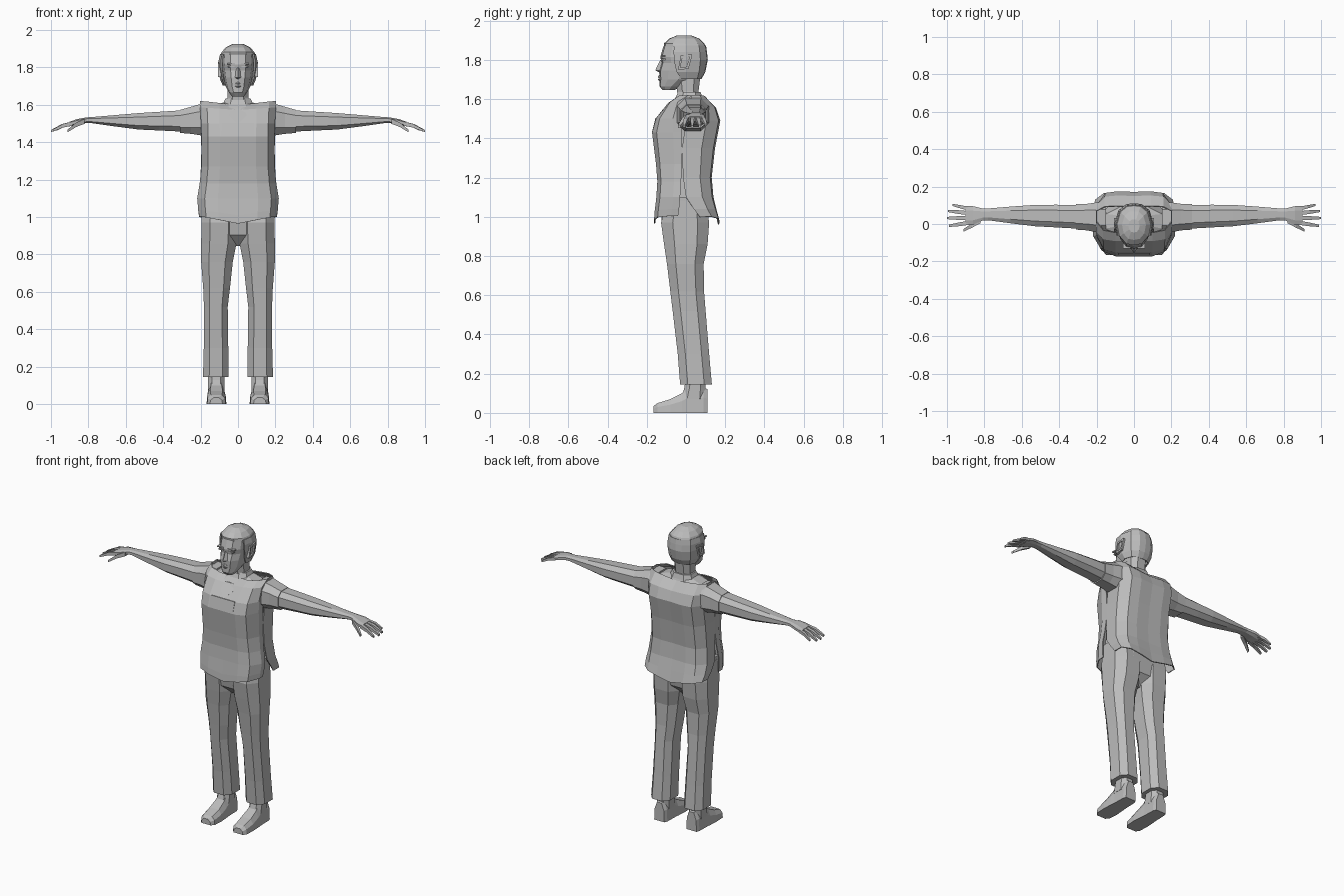
import bpy, bmesh, math
from mathutils import Vector

gray = bpy.data.materials.new("plain_gray")
gray.diffuse_color = (0.5, 0.5, 0.5, 1)


def loft(name, rings, closed=True, caps=True, mirror=False, thick=0):
    """Skin a list of equal-length point rings with flat faces."""
    bm = bmesh.new()
    rows = [[bm.verts.new(p) for p in r] for r in rings]
    n = len(rows[0])
    for a, b in zip(rows, rows[1:]):
        for i in range(n if closed else n - 1):
            j = (i + 1) % n
            bm.faces.new((a[i], a[j], b[j], b[i]))
    if closed and caps:
        bm.faces.new(rows[0][::-1])
        bm.faces.new(rows[-1])
    bmesh.ops.recalc_face_normals(bm, faces=bm.faces)
    me = bpy.data.meshes.new(name)
    bm.to_mesh(me)
    bm.free()
    me.materials.append(gray)
    ob = bpy.data.objects.new(name, me)
    bpy.context.collection.objects.link(ob)
    if thick:
        m = ob.modifiers.new("thickness", 'SOLIDIFY')
        m.thickness, m.offset = thick, 0
    if mirror:
        ob.modifiers.new("mirror", 'MIRROR')
    return ob


def flat_ring(z, x0, x1, y0, y1, n=8, turn=0.5, power=0.75):
    """Horizontal rounded ring filling the given bounds."""
    pts = []
    top = max(abs(math.cos(math.tau * (i + turn) / n)) for i in range(n)) ** power
    for i in range(n):
        a = math.tau * (i + turn) / n
        c, s = math.cos(a), math.sin(a)
        u = math.copysign(abs(c) ** power, c) / top
        v = math.copysign(abs(s) ** power, s) / top
        pts.append(((x0 + x1) / 2 + u * (x1 - x0) / 2,
                    (y0 + y1) / 2 + v * (y1 - y0) / 2, z))
    return pts


def arm_ring(x, y0, y1, z0, z1, n=8):
    """Upright ring across the arm direction."""
    return [(x, p[0], p[1]) for p in flat_ring(0, y0, y1, z0, z1, n)]


def mirrored(half):
    return [(-x, y) for x, y in half[:0:-1]] + half


def panel(name, rows, half):
    """Open garment panel: rows of z, half width, side y, outer y, side lift."""
    shape = mirrored(half)
    loft(name, [[(t * w, ys + (yo - ys) * f, z + lift * abs(t)) for t, f in shape]
                for z, w, ys, yo, lift in rows], closed=False, thick=0.006)


# Vest panels with open side slits
panel("vest_front", [
    (0.965, .205, -.04, -.16, .04), (1.01, .21, -.035, -.157, .03),
    (1.10, .215, -.03, -.148, 0), (1.18, .202, -.025, -.143, 0),
    (1.27, .193, -.02, -.15, 0), (1.43, .193, -.02, -.17, 0),
    (1.50, .195, -.03, -.15, 0), (1.57, .20, -.02, -.09, .015),
    (1.595, .20, .04, -.045, .025)],
    [(0, 1), (.5, 1), (.82, .85), (1, .3), (1, 0)])
panel("vest_back", [
    (0.96, .205, .07, .168, .04), (1.03, .21, .04, .153, .01),
    (1.10, .208, 0, .137, 0), (1.20, .198, -.015, .128, 0),
    (1.35, .193, -.02, .145, 0), (1.49, .195, .0, .172, 0),
    (1.55, .20, .02, .15, .01), (1.595, .20, .03, .095, .025)],
    [(0, .98), (.45, 1), (.78, .95), (1, .6), (1, 0)])

# Shirt body beneath the vest
loft("shirt_body", [flat_ring(z, -w, w, a, b) for z, w, a, b in (
    (1.02, .18, -.11, .11), (1.2, .165, -.11, .10), (1.42, .175, -.13, .12),
    (1.52, .18, -.11, .12), (1.59, .15, -.06, .09), (1.615, .07, -.035, .07))])
# Square chest yoke and pointed neckline plate
loft("chest_yoke", [[(-.088, -.173, 1.433), (.083, -.173, 1.433),
                     (.085, -.156, 1.503), (-.085, -.156, 1.503)],
                    [(-.088, -.169, 1.433), (.083, -.169, 1.433),
                     (.085, -.15, 1.503), (-.085, -.15, 1.503)]])
loft("neckline", [[(-.045, -.12 + d, 1.545), (0, -.155 + d, 1.5), (.045, -.12 + d, 1.545),
                   (.035, -.085 + d, 1.58), (-.035, -.085 + d, 1.58)]
                  for d in (0, .006)])
# Collar
loft("collar", [flat_ring(z, -w, w, a, b) for z, w, a, b in (
    (1.575, .10, -.085, .10), (1.605, .08, -.055, .085), (1.635, .067, -.04, .075))])

# Trousers
loft("hips", [flat_ring(z, -w, w, a, b) for z, w, a, b in (
    (.845, .035, -.05, .04), (.905, .13, -.11, .10),
    (.99, .19, -.125, .115), (1.10, .19, -.11, .10))])
loft("trouser_leg", [flat_ring(z, a, b, c, d) for z, a, b, c, d in (
    (.145, .05, .187, -.03, .132), (.30, .052, .183, -.042, .118),
    (.52, .055, .182, -.068, .10), (.62, .043, .186, -.08, .092),
    (.76, .028, .197, -.097, .09), (.86, .008, .197, -.112, .11),
    (.97, .004, .195, -.127, .118), (1.08, .004, .192, -.10, .10))], mirror=True)

# Shoes: outline lofted from toe to heel
def shoe_ring(y, x0, x1, h):
    return [(x0, y, 0), (x1, y, 0), (x1 - .003, y, h * .6),
            (x1 - .02, y, h), (x0 + .02, y, h), (x0 + .003, y, h * .6)]

loft("shoe", [shoe_ring(*r) for r in (
    (-.165, .083, .15, .035), (-.145, .066, .165, .05), (-.08, .062, .168, .07),
    (-.02, .067, .165, .10), (.01, .07, .162, .13), (.09, .072, .16, .13),
    (.11, .08, .153, .12))], mirror=True)
loft("ankle", [flat_ring(z, .073, .16, a, b) for z, a, b in (
    (.07, -.025, .10), (.13, -.008, .10), (.19, 0, .10))], mirror=True)

# Sleeves, arms and hands
loft("sleeve", [arm_ring(*r) for r in (
    (.15, -.05, .12, 1.44, 1.60), (.20, -.045, .115, 1.437, 1.605),
    (.25, -.034, .108, 1.445, 1.59), (.31, -.03, .106, 1.45, 1.573))], mirror=True)
loft("arm", [arm_ring(*r) for r in (
    (.28, -.026, .102, 1.456, 1.572), (.42, -.018, .103, 1.463, 1.563),
    (.53, -.012, .102, 1.468, 1.556), (.66, .004, .093, 1.485, 1.545),
    (.78, .020, .083, 1.502, 1.535), (.81, .018, .083, 1.503, 1.533),
    (.86, -.004, .095, 1.494, 1.524), (.90, -.006, .096, 1.485, 1.51))], mirror=True)


def finger(name, a, b, r):
    """Bent, tapering four-sided finger between two points."""
    a, b = Vector(a), Vector(b)
    mid = (a + b) / 2 + Vector((0, 0, .007))
    loft(name, [arm_ring(p.x, p.y - k, p.y + k, p.z - k, p.z + k, 4)
                for p, k in ((a, r), (mid, r * .9), (b, r * .55))], mirror=True)


finger("little_finger", (.885, .082, 1.50), (.97, .102, 1.468), .010)
finger("ring_finger", (.885, .058, 1.50), (.995, .070, 1.462), .011)
finger("middle_finger", (.885, .032, 1.50), (1.0, .032, 1.460), .011)
finger("index_finger", (.885, .006, 1.50), (.99, -.010, 1.462), .011)
finger("thumb", (.82, .018, 1.512), (.912, -.034, 1.46), .013)

# Neck and head
loft("neck", [flat_ring(z, -w, w, a, b) for z, w, a, b in (
    (1.57, .066, -.04, .07), (1.64, .056, -.045, .064), (1.73, .056, -.06, .075))])
HEAD = mirrored([(0, -1), (.48, -.93), (.86, -.55), (1, .05), (.8, .68), (.4, .96), (0, 1)])[1:]


def head_ring(z, w, y0, y1):
    return [(u * w, (y0 + y1) / 2 + v * (y1 - y0) / 2, z) for u, v in HEAD]


loft("head", [head_ring(*r) for r in (
    (1.645, .032, -.118, -.06), (1.665, .048, -.135, -.02), (1.70, .066, -.135, .05),
    (1.745, .076, -.137, .085), (1.785, .082, -.125, .098), (1.815, .086, -.131, .10),
    (1.87, .082, -.115, .09), (1.905, .058, -.08, .06))])
loft("hair_crown", [head_ring(*r) for r in (
    (1.868, .093, -.112, .10), (1.883, .087, -.113, .094),
    (1.908, .064, -.085, .068), (1.925, .03, -.045, .025))])
# Hair around the sides and back, leaving the face open
SIDE = [(-.88, -.5), (-1, .05), (-.8, .68), (-.4, .96), (0, 1),
        (.4, .96), (.8, .68), (1, .05), (.88, -.5)]
loft("hair_sides", [[(u * w, c + v * d, z) for u, v in SIDE] for z, w, c, d in (
    (1.705, .078, .01, .066), (1.74, .093, .0, .095), (1.80, .100, -.005, .112),
    (1.84, .099, -.007, .110), (1.872, .092, -.008, .106))], closed=False, thick=.008)

# Facial features
loft("nose", [[(-w, y0, z), (0, y, z), (w, y0, z)] for z, w, y, y0 in (
    (1.738, .012, -.139, -.125), (1.746, .018, -.157, -.13), (1.80, .009, -.131, -.12))])
loft("lips", [[(-w, -.125, z), (0, y, z), (w, -.125, z)] for z, w, y in (
    (1.692, .018, -.137), (1.70, .027, -.143), (1.707, .029, -.138),
    (1.713, .026, -.144), (1.722, .015, -.138))])


def block(name, x0, x1, y0, y1, z0, z1):
    loft(name, [[(x0, y0, z), (x1, y0, z), (x1, y1, z), (x0, y1, z)]
                for z in (z0, z1)], mirror=True)


block("eyelid", .018, .053, -.127, -.105, 1.80, 1.807)
block("eyebrow", .016, .060, -.130, -.105, 1.816, 1.823)
# Ears: slanted rim made of four bars
def slab(name, a, b, r):
    loft(name, [[(x, y + s * r, z + q * r) for x, s, q in (
        (.088, -1, 0), (.108, -1, 0), (.108, 1, 0), (.088, 1, 0))] if abs(a[1] - b[1]) > .04
        else [(x, y, z + q * r) for x, q in ((.088, -1), (.108, -1), (.108, 1), (.088, 1))]
        for y, z in (a, b)], mirror=True)


slab("ear_front", (-.035, 1.755), (-.022, 1.818), .005)
slab("ear_back", (.008, 1.76), (.026, 1.822), .006)
slab("ear_top", (-.027, 1.816), (.030, 1.822), .006)
slab("ear_lobe", (-.038, 1.755), (.012, 1.76), .006)
